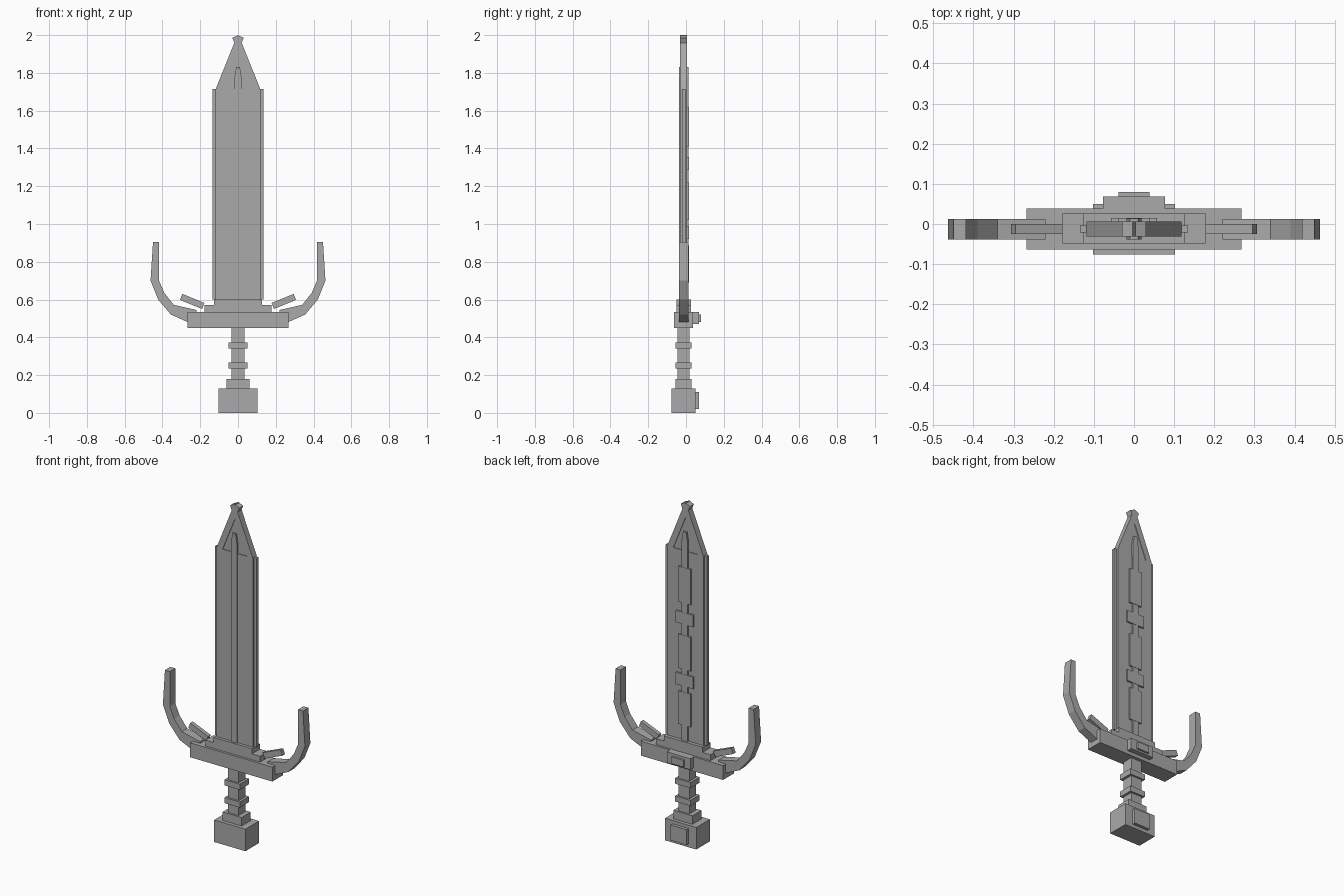
import bpy
import bmesh

if "Cube" in bpy.data.objects:
    bpy.data.objects.remove(bpy.data.objects["Cube"])

# One plain grey for the whole sword
grey = bpy.data.materials.new("plain_grey")
grey.use_nodes = True
colour = (0.4, 0.4, 0.4, 1)
grey.diffuse_color = colour
grey.node_tree.nodes["Principled BSDF"].inputs["Base Color"].default_value = colour

MID = -0.0125  # centre plane of the sword


def prism(name, outline, y0, y1):
    """Extrude an x-z outline from y0 to y1."""
    bm = bmesh.new()
    face = bm.faces.new([bm.verts.new((x, y0, z)) for x, z in outline])
    new = bmesh.ops.extrude_face_region(bm, geom=[face])["geom"]
    verts = [v for v in new if isinstance(v, bmesh.types.BMVert)]
    bmesh.ops.translate(bm, verts=verts, vec=(0, y1 - y0, 0))
    bmesh.ops.recalc_face_normals(bm, faces=bm.faces)
    mesh = bpy.data.meshes.new(name)
    bm.to_mesh(mesh)
    bm.free()
    mesh.materials.append(grey)
    obj = bpy.data.objects.new(name, mesh)
    bpy.context.collection.objects.link(obj)
    return obj


def block(name, half_x, z0, z1, y0, y1):
    """Box centred on x = 0."""
    outline = [(-half_x, z0), (half_x, z0), (half_x, z1), (-half_x, z1)]
    return prism(name, outline, y0, y1)


def pair(name, outline, half_y):
    """The same outline on the left (+x) and the right (-x)."""
    for side, s in (("left", 1), ("right", -1)):
        prism(f"{side}_{name}", [(s * x, z) for x, z in outline],
              MID - half_y, MID + half_y)


# Pommel and grip
block("pommel", 0.102, 0, 0.13, -0.076, 0.05)
block("pommel_plate", 0.052, 0.02, 0.11, 0.05, 0.068)
block("grip_collar", 0.062, 0.13, 0.18, -0.055, 0.03)
block("grip", 0.035, 0.18, 0.45, -0.044, 0.019)
for i, z in enumerate((0.235, 0.34)):
    block(f"grip_ring_{i + 1}", 0.05, z, z + 0.033, -0.055, 0.03)

# Guard
block("guard", 0.268, 0.45, 0.535, -0.063, 0.038)
block("guard_step", 0.178, 0.535, 0.57, -0.049, 0.026)
block("blade_socket", 0.126, 0.57, 0.6, -0.049, 0.026)
block("guard_emblem", 0.077, 0.47, 0.535, 0.038, 0.068)
block("emblem_plate", 0.039, 0.48, 0.52, 0.068, 0.08)

# Curved hooks and small spikes beside the blade
pair("hook", [(0.22, 0.475), (0.265, 0.48), (0.355, 0.52), (0.423, 0.6),
              (0.463, 0.7), (0.45, 0.905), (0.418, 0.905), (0.418, 0.7),
              (0.39, 0.635), (0.34, 0.572), (0.22, 0.545)], 0.0255)
pair("spike", [(0.178, 0.582), (0.19, 0.55), (0.307, 0.598), (0.295, 0.63)], 0.012)

# Blade with thin cutting edges
block("blade", 0.118, 0.6, 1.715, MID - 0.0185, MID + 0.0185)
pair("blade_edge", [(0.118, 0.6), (0.135, 0.6), (0.135, 1.715), (0.118, 1.715)], 0.009)

# Tip: recessed panel framed by two bars that cross at the top
prism("tip_panel", [(-0.1, 1.715), (0.1, 1.715), (0, 1.94)], MID - 0.0145, MID + 0.0145)
pair("tip_bar", [(0.118, 1.715), (0.079, 1.715), (-0.03, 1.986), (0.003, 2.0)], 0.0185)

# Central spine, and raised plates on the back
prism("spine", [(-0.019, 0.6), (0.019, 0.6), (0.019, 1.775), (0.01, 1.83),
                (-0.01, 1.83), (-0.019, 1.775)], -0.038, 0.014)
for i, (half, z0, z1) in enumerate([(0.04, 0.69, 0.885), (0.057, 0.92, 0.99),
                                    (0.04, 1.02, 1.22), (0.057, 1.285, 1.355),
                                    (0.04, 1.41, 1.62)]):
    block(f"back_plate_{i + 1}", half, z0, z1, 0.005, 0.0155)
